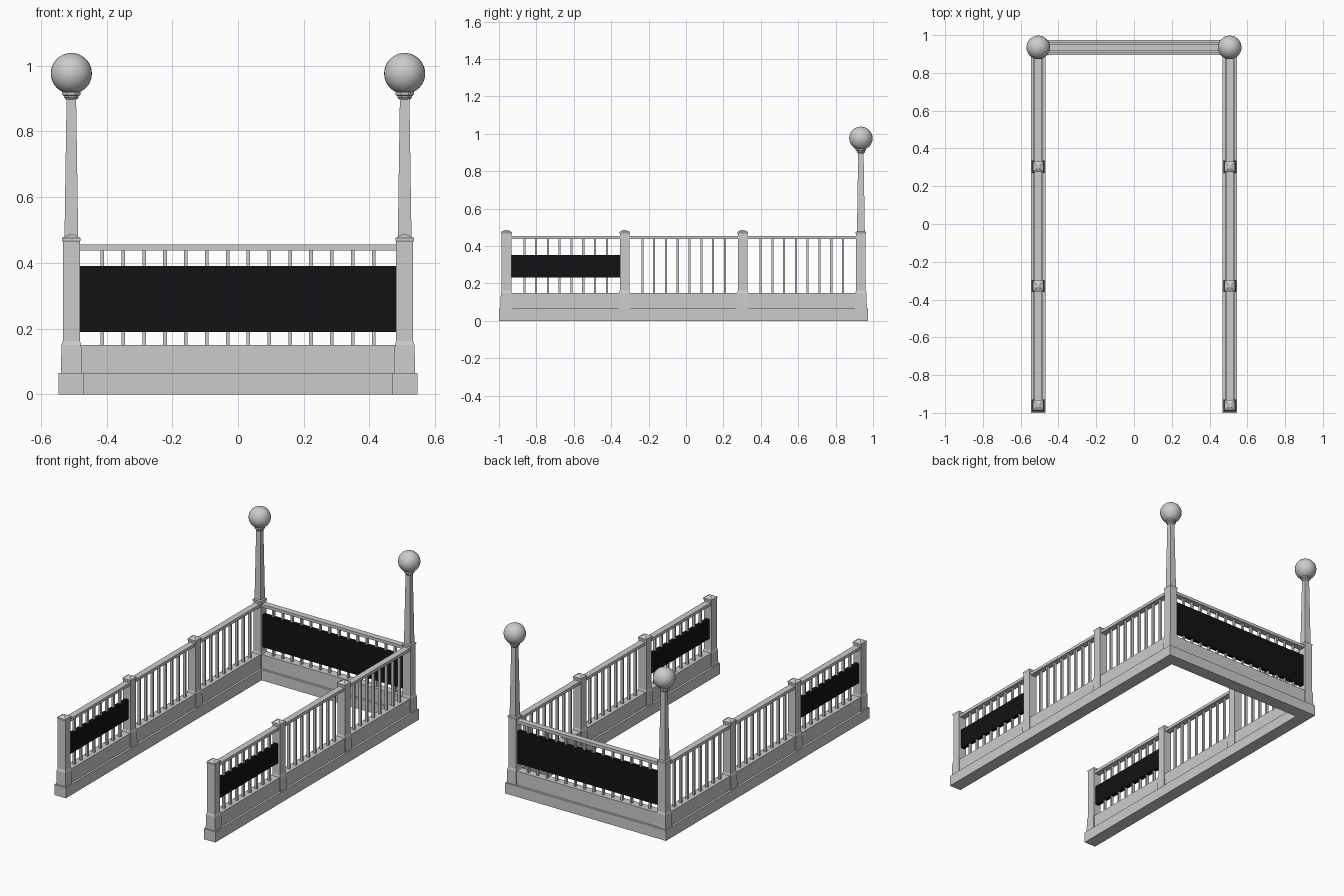
import bpy, bmesh, math

if "Cube" in bpy.data.objects:
    bpy.data.objects.remove(bpy.data.objects["Cube"])

X = 0.507                              # side railing line
Y = 0.935                              # back railing line
POST_Y = [-0.96, -0.328, 0.303, Y]     # posts along each side


def finish(name, bm, mat=None):
    bmesh.ops.recalc_face_normals(bm, faces=bm.faces)
    me = bpy.data.meshes.new(name)
    bm.to_mesh(me)
    bm.free()
    ob = bpy.data.objects.new(name, me)
    bpy.context.collection.objects.link(ob)
    if mat:
        me.materials.append(mat)
    return ob


def add_box(bm, x0, x1, y0, y1, z0, z1):
    r = bmesh.ops.create_cube(bm, size=1)
    for v in r["verts"]:
        v.co = (x1 if v.co.x > 0 else x0, y1 if v.co.y > 0 else y0, z1 if v.co.z > 0 else z0)


def box(name, *dims, mat=None):
    bm = bmesh.new()
    add_box(bm, *dims)
    return finish(name, bm, mat)


def loft(name, x, y, profile, sides=4):
    """Stack of regular rings; profile holds (half width, z)."""
    bm = bmesh.new()
    rings = []
    for h, z in profile:
        r = h / math.cos(math.pi / sides)
        angs = [(i + 0.5) * 2 * math.pi / sides for i in range(sides)]
        rings.append([bm.verts.new((x + r * math.cos(a), y + r * math.sin(a), z)) for a in angs])
    for a, b in zip(rings, rings[1:]):
        for i in range(sides):
            j = (i + 1) % sides
            bm.faces.new((a[i], a[j], b[j], b[i]))
    bm.faces.new(rings[0])
    bm.faces.new(rings[-1])
    return finish(name, bm)


black = bpy.data.materials.new("black_panel")
black.diffuse_color = (0.006, 0.006, 0.008, 1)
black.use_nodes = True
black.node_tree.nodes["Principled BSDF"].inputs["Base Color"].default_value = black.diffuse_color

POST = [(0.032, 0.06), (0.030, 0.15), (0.026, 0.162), (0.026, 0.464),
        (0.0285, 0.468), (0.0285, 0.475), (0.008, 0.486)]
SHAFT = [(0.021, 0.47), (0.0145, 0.90)]
COLLAR = [(0.016, 0.896), (0.022, 0.903), (0.022, 0.907), (0.028, 0.911), (0.028, 0.918), (0.02, 0.926)]

for s, side in ((-1, "left"), (1, "right")):
    x = s * X
    # Long base, plinth wall and handrail
    box(f"{side}_base", x - 0.039, x + 0.039, -1.0, Y + 0.039, 0, 0.065)
    box(f"{side}_plinth", x - 0.026, x + 0.026, POST_Y[0], Y, 0.06, 0.15)
    box(f"{side}_handrail", x - 0.019, x + 0.019, POST_Y[0], Y, 0.437, 0.455)
    # Posts
    for i, y in enumerate(POST_Y):
        loft(f"{side}_post_{i + 1}", x, y, POST)
    # Balusters, eight per bay
    bm = bmesh.new()
    for y0, y1 in zip(POST_Y, POST_Y[1:]):
        for k in range(8):
            y = (y0 + y1) / 2 + (k - 3.5) * 0.063
            add_box(bm, x - 0.008, x + 0.008, y - 0.0055, y + 0.0055, 0.145, 0.44)
    finish(f"{side}_balusters", bm)
    # Dark sign panel in the first bay
    box(f"{side}_sign_panel", x - 0.012, x + 0.012, POST_Y[0] + 0.02, POST_Y[1] - 0.02, 0.233, 0.353, mat=black)
    # Lamp on the rear corner post
    loft(f"{side}_lamp_shaft", x, Y, SHAFT)
    loft(f"{side}_lamp_collar", x, Y, COLLAR, 8)
    bm = bmesh.new()
    bmesh.ops.create_uvsphere(bm, u_segments=32, v_segments=16, radius=0.0625)
    bmesh.ops.translate(bm, verts=bm.verts, vec=(x, Y, 0.976))
    for f in bm.faces:
        f.smooth = True
    finish(f"{side}_lamp_globe", bm)

# Back railing between the corner posts
box("back_base", -X + 0.039, X - 0.039, Y - 0.039, Y + 0.039, 0, 0.065)
box("back_plinth", -X + 0.02, X - 0.02, Y - 0.026, Y + 0.026, 0.06, 0.15)
box("back_handrail", -X + 0.015, X - 0.015, Y - 0.019, Y + 0.019, 0.437, 0.455)
box("back_sign_panel", -X + 0.02, X - 0.02, Y - 0.012, Y + 0.012, 0.19, 0.39, mat=black)
bm = bmesh.new()
for k in range(14):
    cx = (k - 6.5) * 0.0635
    add_box(bm, cx - 0.0055, cx + 0.0055, Y - 0.008, Y + 0.008, 0.145, 0.44)
finish("back_balusters", bm)
